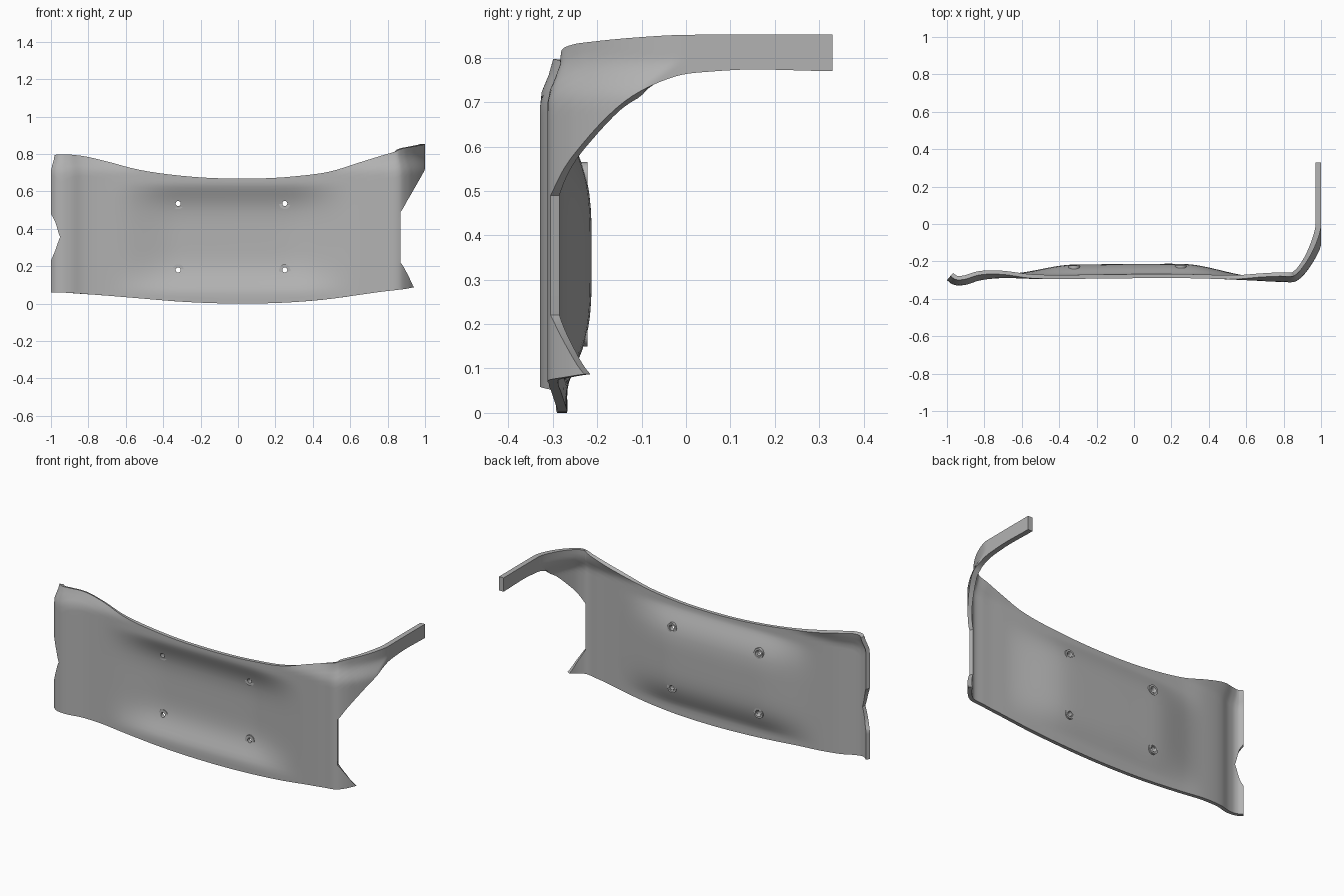
import bpy, bmesh, math
from mathutils import Vector, Matrix

old = bpy.data.objects.get("Cube")
if old:
    bpy.data.objects.remove(old, do_unlink=True)

grey = bpy.data.materials.new("satin_grey")
grey.use_nodes = True
colour = (0.45, 0.45, 0.45, 1)
grey.diffuse_color = colour
grey.node_tree.nodes["Principled BSDF"].inputs["Base Color"].default_value = colour

# Stations along the plan: x, y, bottom edge, lower notch edge, upper notch edge, top edge
STATIONS = [
    (-1, -.3, .06, .23, .48, .795), (-.975, -.32, .06, .29, .43, .797),
    (-.95, -.328, .06, .355, .355, .797), (-.9, -.325, .057, .3, .42, .797),
    (-.83, -.303, .052, .24, .47, .79), (-.72, -.29, .044, .22, .48, .765),
    (-.55, -.293, .03, .22, .49, .72), (-.3, -.293, .01, .22, .49, .683),
    (0, -.29, 0, .22, .49, .668), (.3, -.29, .008, .22, .49, .68),
    (.5, -.296, .026, .22, .49, .708), (.65, -.303, .047, .22, .49, .755),
    (.78, -.309, .065, .22, .49, .795), (.868, -.305, .075, .22, .49, .82),
    (.905, -.275, .08, .16, .55, .83), (.94, -.23, .087, .088, .61, .836),
    (1, -.12, .087, .088, .715, .846), (1.028, -.03, .087, .088, .757, .851),
    (1.032, .07, .087, .088, .77, .852), (1.032, .33, .087, .088, .77, .852)]
LEFT_NOTCH, RIGHT_NOTCH, TAB_TIP = 2, 13, 15
SUB = 6
BAND_ROWS = (9, 9, 12)


def smooth(t):
    t = max(0, min(1, t))
    return t * t * (3 - 2 * t)


def resample(points, sub):
    """Smooth curve through the stations, spaced by plan length."""
    pts = [Vector(p) for p in points]
    gaps = [(b.xy - a.xy).length for a, b in zip(pts, pts[1:])]
    slopes = [(b - a) / g for a, b, g in zip(pts, pts[1:], gaps)]
    tangents = [slopes[0]]
    for i in range(1, len(slopes)):
        a, b = gaps[i - 1], gaps[i]
        tangents.append((slopes[i - 1] * b + slopes[i] * a) / (a + b))
    tangents.append(slopes[-1])
    out = []
    for i, g in enumerate(gaps):
        for k in range(sub):
            t = k / sub
            s = smooth(t)
            out.append(pts[i] * (1 - s) + pts[i + 1] * s
                       + tangents[i] * (g * t * (1 - t) ** 2)
                       - tangents[i + 1] * (g * t * t * (1 - t)))
    return out + [pts[-1]]


def surface_point(col, normal, z):
    """Plan position, leaned inward near the top and dished in the middle."""
    lean = 0.03 * smooth((z - 0.7) / 0.1)
    x, y = col[0] - normal.x * lean, col[1] - normal.y * lean
    q = min(1, abs(z - 0.35) / 0.3)
    across = smooth((0.68 - abs(x + 0.03)) / 0.4)
    return (max(-1, min(1, x)), y + 0.055 * across * (1 - q ** 4) ** 2, z)


# Curved panel with its side arm and lower tab
columns = resample([Vector(s) for s in STATIONS], SUB)
bm = bmesh.new()
grid = []
for i, col in enumerate(columns):
    d = columns[min(i + 1, len(columns) - 1)].xy - columns[max(i - 1, 0)].xy
    normal = Vector((d.y, -d.x)).normalized()
    low, n1, n2, top = col[2:]
    if n1 > n2:
        n1 = n2 = (n1 + n2) / 2
    bands = []
    for rows, a, b in zip(BAND_ROWS, (low, n1, n2), (n1, n2, top)):
        bands += [a + (b - a) * r / rows for r in range(rows)]
    grid.append([bm.verts.new(surface_point(col, normal, z)) for z in bands + [top]])

first, second = BAND_ROWS[0], BAND_ROWS[0] + BAND_ROWS[1]
for i in range(len(grid) - 1):
    in_notch = i < LEFT_NOTCH * SUB or i >= RIGHT_NOTCH * SUB
    for r in range(sum(BAND_ROWS)):
        if first <= r < second and in_notch:
            continue
        if r < first and i >= TAB_TIP * SUB:
            continue
        a, b = grid[i], grid[i + 1]
        bm.faces.new((a[r], b[r], b[r + 1], a[r + 1]))
bmesh.ops.delete(bm, geom=[v for v in bm.verts if not v.link_faces], context="VERTS")
bmesh.ops.remove_doubles(bm, verts=bm.verts, dist=1e-5)
mesh = bpy.data.meshes.new("curved_panel")
bm.to_mesh(mesh)
bm.free()
mesh.materials.append(grey)
panel = bpy.data.objects.new("curved_panel", mesh)
bpy.context.collection.objects.link(panel)

# The arm is thicker than the panel
group = panel.vertex_groups.new(name="thickness")
for v in mesh.vertices:
    group.add([v.index], 0.72 + 0.28 * smooth((v.co.x - 0.9) / 0.1), "REPLACE")
solid = panel.modifiers.new("thickness", "SOLIDIFY")
solid.thickness = 0.03
solid.offset = -1
solid.vertex_group = group.name


def lathe(name, profile, location, sides=32):
    """Closed ring turned about the y axis from (radius, y) points."""
    bm = bmesh.new()
    rings = []
    for k in range(sides):
        a = math.tau * k / sides
        rings.append([bm.verts.new((r * math.cos(a), y, r * math.sin(a))) for r, y in profile])
    n = len(profile)
    for k in range(sides):
        a, b = rings[k], rings[(k + 1) % sides]
        for j in range(n):
            bm.faces.new((a[j], a[(j + 1) % n], b[(j + 1) % n], b[j]))
    bmesh.ops.recalc_face_normals(bm, faces=bm.faces)
    me = bpy.data.meshes.new(name)
    bm.to_mesh(me)
    bm.free()
    me.materials.append(grey)
    ob = bpy.data.objects.new(name, me)
    ob.location = location
    bpy.context.collection.objects.link(ob)
    return ob


# Screw bosses on the back, and the cutter for their through holes
HOLE = 0.0135
boss_profile = [(HOLE, -.248), (.03, -.248), (.03, -.222), (.019, -.222), (HOLE, -.23)]
smooth_parts = [panel]
cut = bmesh.new()
for side, x in (("right", -0.32), ("left", 0.25)):
    for level, z in (("lower", 0.18), ("upper", 0.535)):
        smooth_parts.append(lathe(f"{level}_{side}_boss", boss_profile, (x, 0, z)))
        place = Matrix.Translation((x, -0.25, z)) @ Matrix.Rotation(math.pi / 2, 4, "X")
        bmesh.ops.create_cone(cut, cap_ends=True, segments=32, radius1=HOLE,
                              radius2=HOLE, depth=0.2, matrix=place)
cut_mesh = bpy.data.meshes.new("hole_cutter")
cut.to_mesh(cut_mesh)
cut.free()
cut_mesh.materials.append(grey)
cutter = bpy.data.objects.new("hole_cutter", cut_mesh)
cutter.hide_render = True
bpy.context.collection.objects.link(cutter)
holes = panel.modifiers.new("screw_holes", "BOOLEAN")
holes.operation = "DIFFERENCE"
holes.solver = "EXACT"
holes.object = cutter

# Bake the modifiers, then drop the cutter
bpy.context.view_layer.objects.active = panel
for name in [m.name for m in panel.modifiers]:
    bpy.ops.object.modifier_apply(modifier=name)
bpy.data.objects.remove(cutter, do_unlink=True)

bpy.ops.object.select_all(action="DESELECT")
for ob in smooth_parts:
    ob.select_set(True)
bpy.ops.object.shade_smooth_by_angle(angle=math.radians(35))
